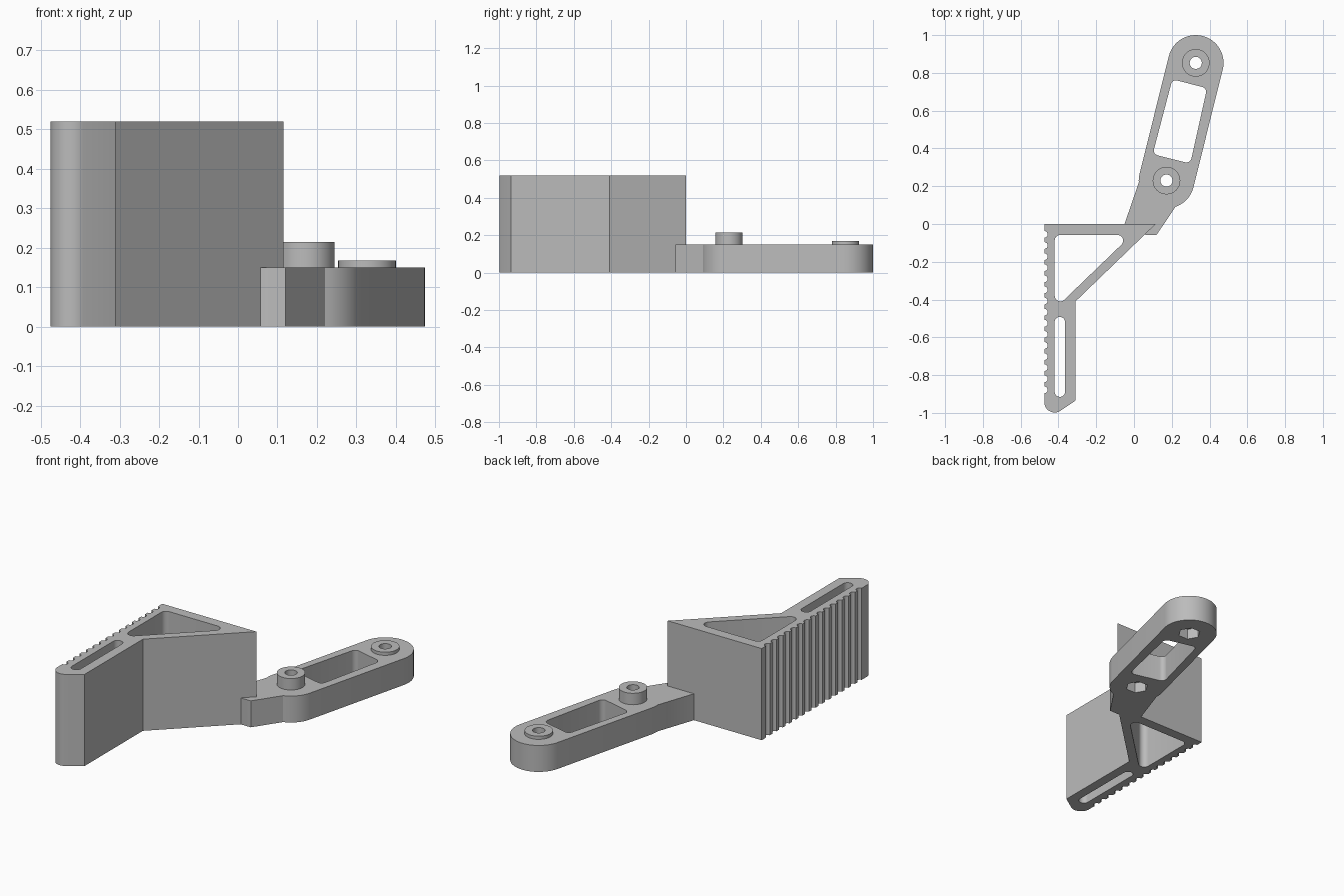
import bpy, bmesh
from math import sin, cos, tan, radians, pi
from mathutils import Vector

cube = bpy.data.objects.get("Cube")
if cube:
    bpy.data.objects.remove(cube, do_unlink=True)

grey = bpy.data.materials.new("plain_grey")
grey.use_nodes = True
grey.diffuse_color = (0.5, 0.5, 0.5, 1)
grey.node_tree.nodes["Principled BSDF"].inputs["Base Color"].default_value = (0.5, 0.5, 0.5, 1)


def arc(cx, cy, r, start, end, steps):
    """Points on an arc, angles in degrees."""
    angles = [radians(start + (end - start) * i / steps) for i in range(steps + 1)]
    return [(cx + r * cos(a), cy + r * sin(a)) for a in angles]


def ring(centre, r, sides=48):
    return arc(*centre, r, 0, 360, sides)[:-1]


def rounded(corners, r, steps=8):
    """Polygon with every corner rounded to radius r."""
    pts = [Vector(c) for c in corners]
    out = []
    for i, p in enumerate(pts):
        u = (pts[i - 1] - p).normalized()
        v = (pts[(i + 1) % len(pts)] - p).normalized()
        half = u.angle(v) / 2
        centre = p + (u + v).normalized() * (r / sin(half))
        a = p + u * (r / tan(half)) - centre
        b = p + v * (r / tan(half)) - centre
        turn = pi - 2 * half
        for k in range(steps + 1):
            t = k / steps
            out.append(centre + (a * sin((1 - t) * turn) + b * sin(t * turn)) / sin(turn))
    return out


def extrude(name, loops, z0, z1):
    """Solid from an outline plus hole loops, between two heights."""
    curve = bpy.data.curves.new(name, "CURVE")
    curve.dimensions = "2D"
    curve.fill_mode = "BOTH"
    curve.extrude = (z1 - z0) / 2
    for loop in loops:
        spline = curve.splines.new("POLY")
        spline.points.add(len(loop) - 1)
        for point, (x, y) in zip(spline.points, loop):
            point.co = (x, y, 0, 1)
        spline.use_cyclic_u = True
    temp = bpy.data.objects.new(name + "_curve", curve)
    bpy.context.collection.objects.link(temp)
    deps = bpy.context.evaluated_depsgraph_get()
    mesh = bpy.data.meshes.new_from_object(temp.evaluated_get(deps))
    bpy.data.objects.remove(temp, do_unlink=True)
    bpy.data.curves.remove(curve)
    bm = bmesh.new()
    bm.from_mesh(mesh)
    bmesh.ops.remove_doubles(bm, verts=bm.verts, dist=0.0002)
    bmesh.ops.translate(bm, verts=bm.verts, vec=(0, 0, (z0 + z1) / 2))
    bmesh.ops.recalc_face_normals(bm, faces=bm.faces)
    bm.to_mesh(mesh)
    bm.free()
    mesh.name = name
    mesh.materials.clear()
    mesh.materials.append(grey)
    obj = bpy.data.objects.new(name, mesh)
    bpy.context.collection.objects.link(obj)
    return obj


def select(obj):
    bpy.ops.object.select_all(action="DESELECT")
    obj.select_set(True)
    bpy.context.view_layer.objects.active = obj


# Tall grip block: rounded toe, row of scalloped notches, two through pockets
LEFT = -0.475
outline = [(LEFT, 0), (0.115, 0), (-0.31, -0.41), (-0.31, -0.935)]
outline += arc(-0.42, -0.943, 0.055, -60, -180, 12)
for i in reversed(range(15)):
    outline += arc(LEFT, -0.055 - 0.0588 * i, 0.018, -90, 90, 8)
triangle = rounded([(-0.42, -0.058), (-0.42, -0.45), (-0.013, -0.058)], 0.03)
slot = rounded([(-0.42, -0.492), (-0.42, -0.915), (-0.365, -0.915), (-0.365, -0.492)], 0.027)
grip = extrude("grip_block", [outline, triangle, slot], 0, 0.52)

# Low arm: rounded at both pivots with a window between them
NEAR, FAR = (0.172, 0.23), (0.327, 0.853)
R, BORE, ARM_TOP = 0.147, 0.032, 0.15
outline = [(0.06, -0.057), (0.12, -0.057)]
outline += arc(*NEAR, R, -71, -14, 10)
outline += arc(*FAR, R, -14, 166, 32)
outline += arc(*NEAR, R, 166, 184, 4)
outline += [(-0.05, 0)]
window = rounded([(0.203, 0.766), (0.099, 0.37), (0.298, 0.32), (0.387, 0.719)], 0.027)
arm = extrude("arm", [outline, window, ring(NEAR, BORE), ring(FAR, BORE)], 0, ARM_TOP)

# Hexagonal nut pockets under the arm
for centre in (NEAR, FAR):
    cutter = extrude("nut_cutter", [ring(centre, 0.06, 6)], -0.05, 0.06)
    cutter.hide_render = True
    mod = arm.modifiers.new("nut_pocket", "BOOLEAN")
    mod.operation = "DIFFERENCE"
    mod.solver = "EXACT"
    mod.object = cutter
    select(arm)
    bpy.ops.object.modifier_apply(modifier=mod.name)
    bpy.data.objects.remove(cutter, do_unlink=True)

# Raised bosses around the bores
near_boss = extrude("near_boss", [ring(NEAR, 0.073), ring(NEAR, BORE)], ARM_TOP, 0.215)
far_boss = extrude("far_boss", [ring(FAR, 0.073), ring(FAR, BORE)], ARM_TOP, 0.168)

for obj in (grip, arm, near_boss, far_boss):
    select(obj)
    bpy.ops.object.shade_smooth_by_angle(angle=radians(30))
